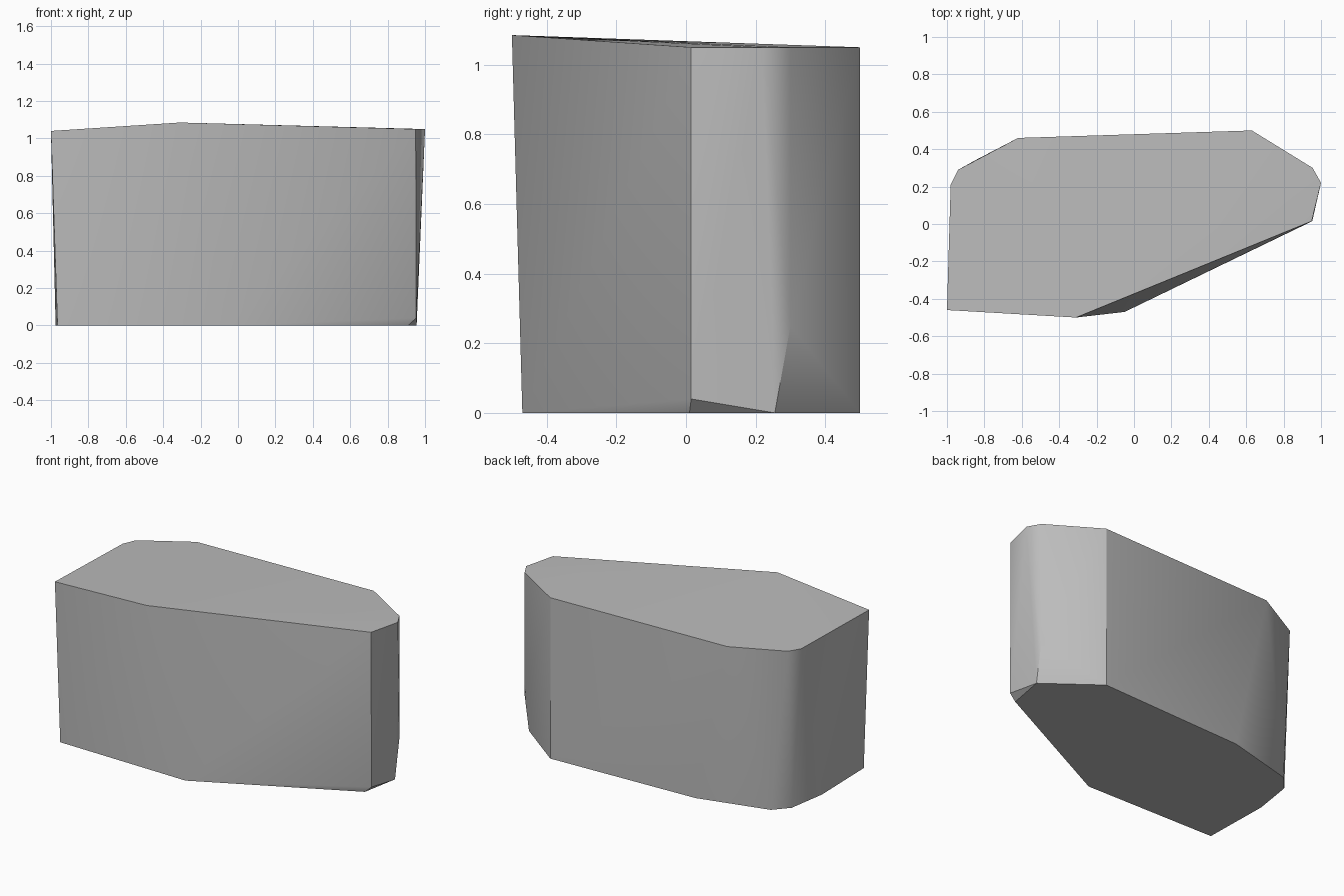
import bpy, bmesh, math

cube = bpy.data.objects.get("Cube")
if cube:
    bpy.data.objects.remove(cube, do_unlink=True)

# Single stone colour
GREY = (0.5, 0.5, 0.5, 1)
mat = bpy.data.materials.new("stone grey")
mat.use_nodes = True
mat.diffuse_color = GREY
bsdf = next(n for n in mat.node_tree.nodes if n.type == 'BSDF_PRINCIPLED')
bsdf.inputs["Base Color"].default_value = GREY

# Corners of the gently sloping top
top = [(-1, -.46, 1.04), (-.31, -.5, 1.085), (.95, .015, 1.05),
       (1, .22, 1.05), (.955, .3, 1.05), (.63, .5, 1.05),
       (-.62, .46, 1.05), (-.94, .29, 1.04), (-.98, .21, 1.037)]
# Corners of the flat base
base = [(-.965, -.455), (-.05, -.47), (.91, .01), (.955, .255), (.63, .5),
        (-.39, .46), (-.85, .34), (-.935, .245), (-.975, -.01)]
# Chipped lower corners on the narrow end
chips = [(.953, .015, .04), (.955, .3, .25)]

# Wrap the corners in one faceted block
bm = bmesh.new()
for p in top + [(x, y, 0) for x, y in base] + chips:
    bm.verts.new(p)
bmesh.ops.convex_hull(bm, input=bm.verts[:])
bmesh.ops.dissolve_limit(bm, angle_limit=math.radians(0.5),
                         verts=bm.verts[:], edges=bm.edges[:])
bmesh.ops.recalc_face_normals(bm, faces=bm.faces[:])
mesh = bpy.data.meshes.new("stone_block")
bm.to_mesh(mesh)
bm.free()
mesh.materials.append(mat)
stone = bpy.data.objects.new("stone_block", mesh)
bpy.context.collection.objects.link(stone)

# Soften shallow edges, keep the strong ones crisp
bpy.ops.object.select_all(action='DESELECT')
stone.select_set(True)
bpy.context.view_layer.objects.active = stone
bpy.ops.object.shade_smooth_by_angle(angle=math.radians(32))
